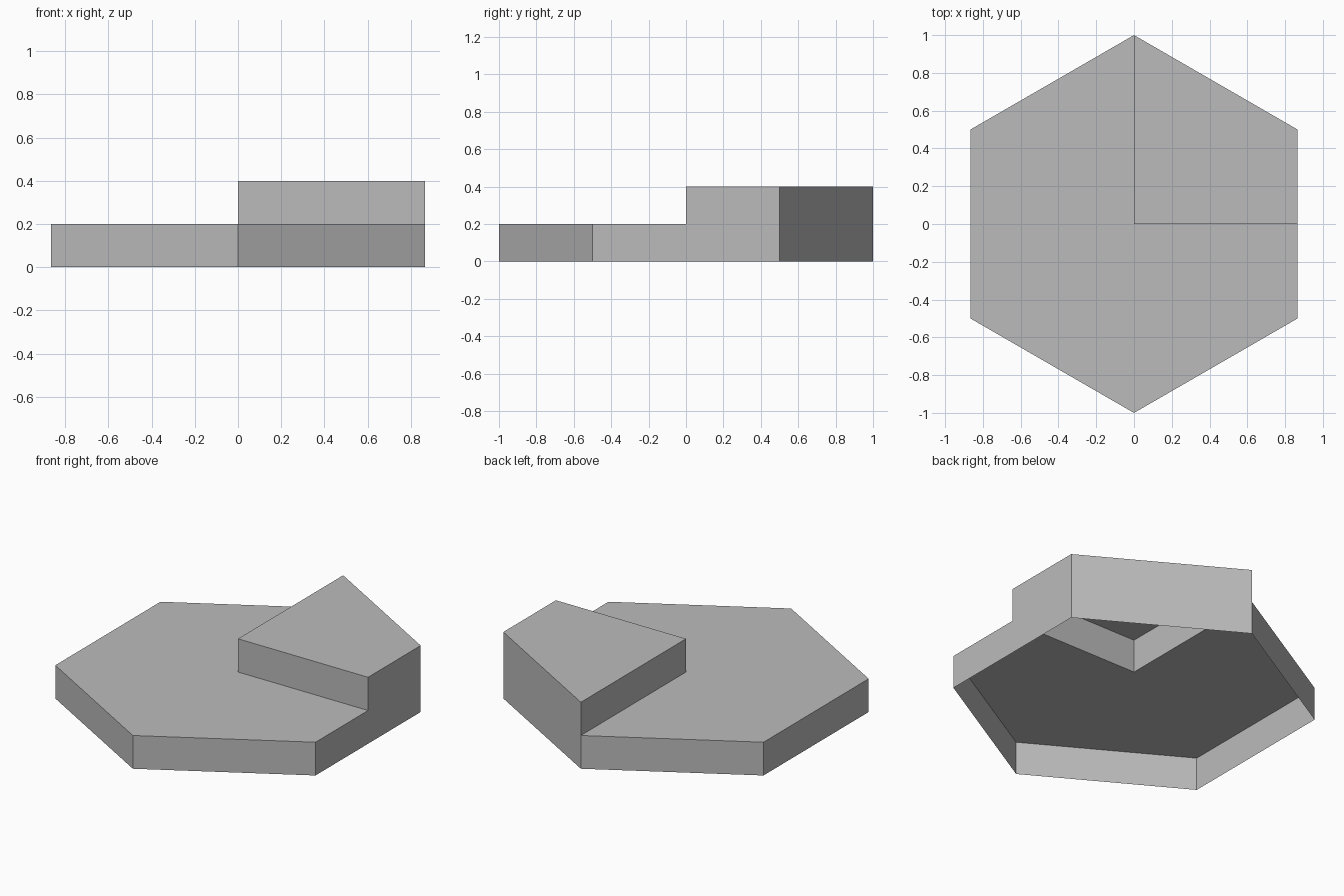
import bpy
import bmesh
from math import cos, sin, radians

cube = bpy.data.objects.get("Cube")
if cube:
    bpy.data.objects.remove(cube, do_unlink=True)

LOW, HIGH = 0.2, 0.4

grey = bpy.data.materials.new("plain grey")
grey.use_nodes = True
colour = (0.5, 0.5, 0.5, 1)
grey.diffuse_color = colour
grey.node_tree.nodes["Principled BSDF"].inputs["Base Color"].default_value = colour


def open_prism(name, outline, top, foot_of_wall):
    """Top face with a wall below each edge, open underneath.
    foot_of_wall(i) gives the height of the wall's foot, or None for no wall."""
    bm = bmesh.new()
    bm.faces.new([bm.verts.new((x, y, top)) for x, y in outline])
    for i, (x0, y0) in enumerate(outline):
        foot = foot_of_wall(i)
        if foot is None:
            continue
        x1, y1 = outline[(i + 1) % len(outline)]
        corners = [(x0, y0, foot), (x1, y1, foot), (x1, y1, top), (x0, y0, top)]
        bm.faces.new([bm.verts.new(c) for c in corners])
    bmesh.ops.remove_doubles(bm, verts=bm.verts, dist=0.0001)
    mesh = bpy.data.meshes.new(name)
    bm.to_mesh(mesh)
    bm.free()
    mesh.materials.append(grey)
    obj = bpy.data.objects.new(name, mesh)
    bpy.context.collection.objects.link(obj)
    return obj


# Hexagon corners, counter-clockwise from the +x +y corner
hexagon = [(cos(radians(a)), sin(radians(a))) for a in range(30, 390, 60)]
centre = (0, 0)
side_middle = (hexagon[0][0], 0)

# Low slab: the hexagon less one quarter, walled on its outer sides only
low_outline = [centre] + hexagon[1:] + [side_middle]
last = len(low_outline) - 1
open_prism("low_slab", low_outline, LOW, lambda i: None if i in (0, last) else 0)

# Raised quarter: outer walls reach the ground, inner walls stop at the slab
raised_outline = [centre, side_middle, hexagon[0], hexagon[1]]
open_prism("raised_quarter", raised_outline, HIGH, lambda i: LOW if i in (0, 3) else 0)
